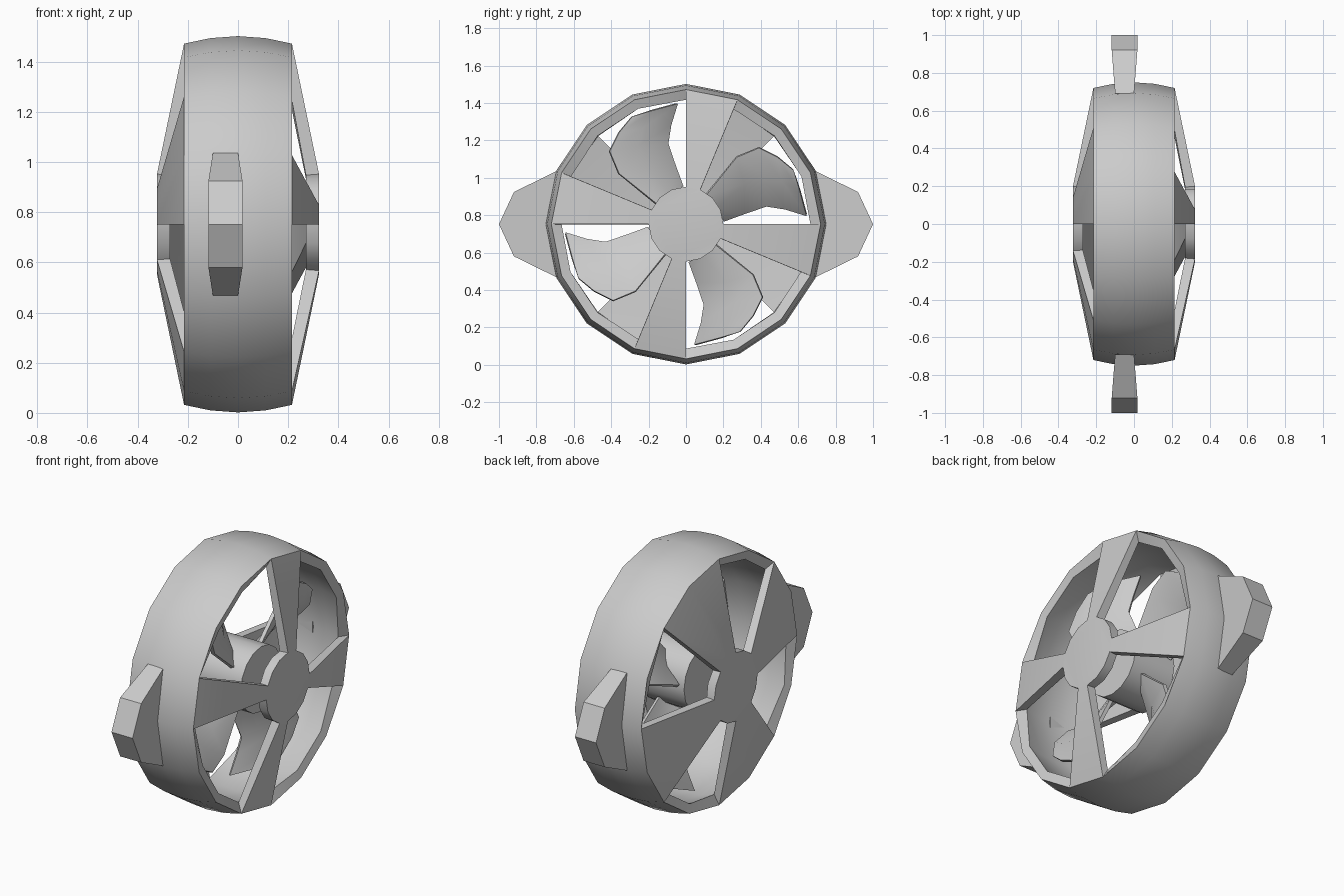
import bpy, bmesh
from math import sin, cos, pi
from mathutils import Matrix, Vector

if "Cube" in bpy.data.objects:
    bpy.data.objects.remove(bpy.data.objects["Cube"])

CZ, N = 0.752, 16


def polar(x, r, i):
    """Point on the wheel: step i runs clockwise from the top, seen from +x."""
    a = 2 * pi * i / N
    return Vector((x, r * sin(a), CZ + r * cos(a)))


def finish(name, bm, thickness=0, offset=-1):
    bmesh.ops.recalc_face_normals(bm, faces=bm.faces)
    me = bpy.data.meshes.new(name)
    bm.to_mesh(me)
    bm.free()
    ob = bpy.data.objects.new(name, me)
    bpy.context.collection.objects.link(ob)
    bpy.ops.object.select_all(action='DESELECT')
    bpy.context.view_layer.objects.active = ob
    ob.select_set(True)
    if thickness:
        m = ob.modifiers.new("thickness", 'SOLIDIFY')
        m.thickness, m.offset, m.use_even_offset = thickness, offset, True
        bpy.ops.object.modifier_apply(modifier=m.name)
    bpy.ops.object.shade_smooth_by_angle(angle=0.52)
    return ob


# Housing: one revolved shell, open between the spokes on both sides
profile = [(-0.323, 0.2), (-0.215, 0.72), (-0.11, 0.742), (0, 0.75),
           (0.11, 0.742), (0.215, 0.72), (0.323, 0.2)]
bm = bmesh.new()
rings = [[bm.verts.new(polar(x, r, i)) for i in range(N)] for x, r in profile]
for k in range(len(profile) - 1):
    for i in range(N):
        if k == 0 and i % 4 > 1:      # wide rear spokes
            continue
        if k == 5 and i % 4 > 0:      # narrow front spokes
            continue
        j = (i + 1) % N
        bm.faces.new((rings[k][i], rings[k][j], rings[k + 1][j], rings[k + 1][i]))
bm.faces.new(rings[0])
bm.faces.new(rings[-1])
finish("fan_housing", bm, 0.052)

# Side lugs: flared blocks growing out of the ring
for side, name in ((1, "lug_right"), (-1, "lug_left")):
    outline = [(0.69, 0.285), (0.92, 0.172), (1.0, 0), (0.92, -0.172), (0.69, -0.285)]
    bm = bmesh.new()
    layers = []
    for s in (-1, 1):
        layers.append([bm.verts.new((-0.05 + s * (0.05 if y < 0.7 else 0.068),
                                     side * y, CZ + z)) for y, z in outline])
    bm.faces.new(layers[0])
    bm.faces.new(layers[1])
    for i in range(5):
        j = (i + 1) % 5
        bm.faces.new((layers[0][i], layers[0][j], layers[1][j], layers[1][i]))
    finish(name, bm)

# Fan hub inside the housing
bm = bmesh.new()
bmesh.ops.create_cone(bm, cap_ends=True, segments=N, radius1=0.19, radius2=0.19, depth=0.27,
                      matrix=Matrix.Translation((0.015, 0, CZ)) @ Matrix.Rotation(pi / 2, 4, 'Y'))
finish("fan_hub", bm)

# Fan blades: each row goes from leading to trailing edge, as (x, y, z)
rows = [
    [(0.07, -0.15, 0.10), (0.02, -0.09, 0.16), (-0.09, -0.02, 0.20)],
    [(0.09, -0.36, 0.27), (0.05, -0.22, 0.31), (-0.07, -0.06, 0.31)],
    [(0.10, -0.41, 0.39), (0.06, -0.26, 0.42), (-0.05, -0.10, 0.43)],
    [(0.09, -0.36, 0.49), (0.06, -0.24, 0.51), (-0.07, -0.085, 0.53)],
    [(0.07, -0.29, 0.575), (0.03, -0.18, 0.61), (-0.09, -0.05, 0.645)],
]
for b in range(4):
    bm = bmesh.new()
    rot = Matrix.Rotation(-pi / 2 * b, 3, 'X')
    grid = [[bm.verts.new(rot @ Vector(p) + Vector((0, 0, CZ))) for p in row] for row in rows]
    for r0, r1 in zip(grid, grid[1:]):
        for c in range(2):
            bm.faces.new((r0[c], r0[c + 1], r1[c + 1], r1[c]))
    finish(f"fan_blade_{b + 1}", bm, 0.02, 0)
